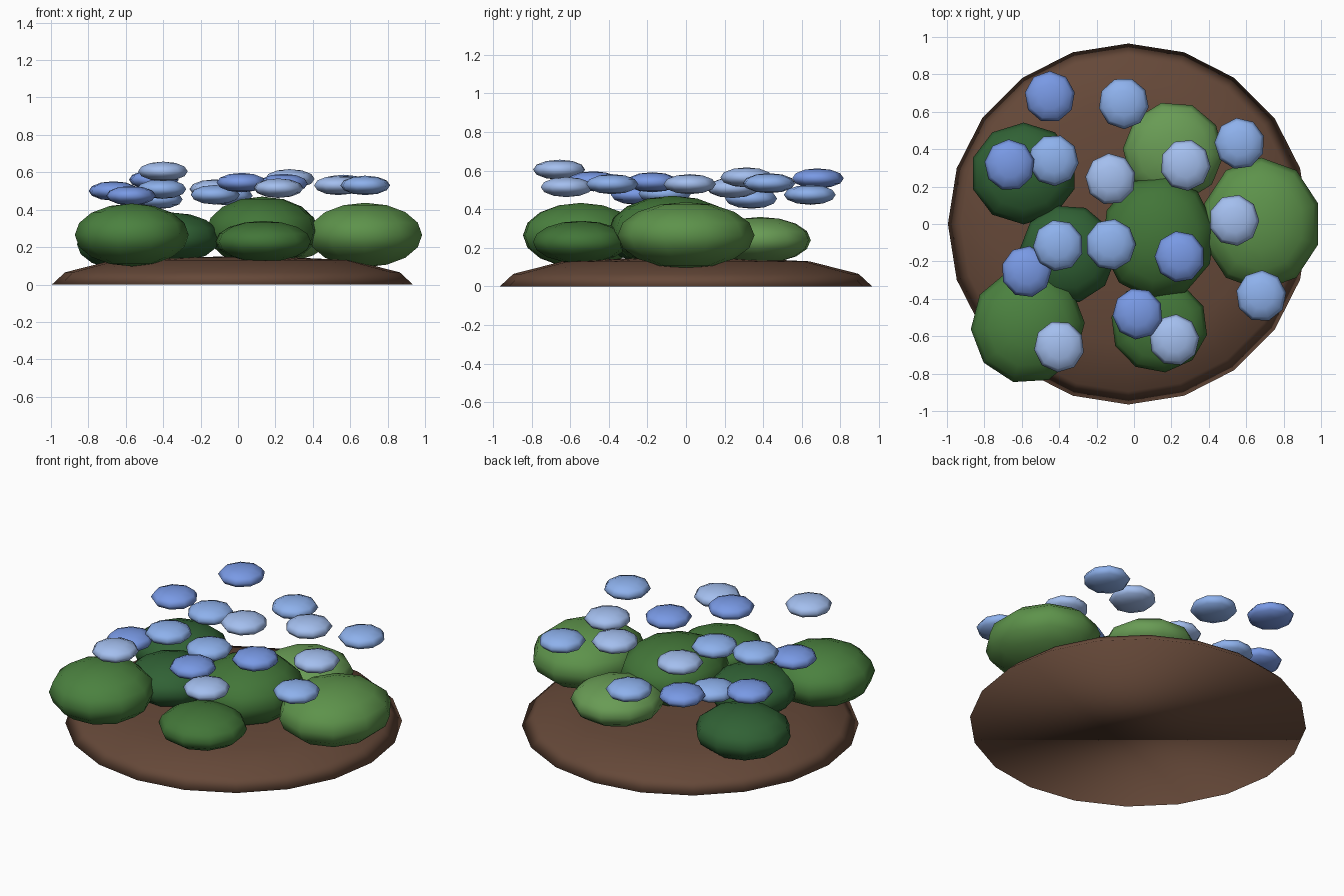
import bpy, bmesh, math
from mathutils import Matrix

if "Cube" in bpy.data.objects:
    bpy.data.objects.remove(bpy.data.objects["Cube"])

def material(name, rgb):
    m = bpy.data.materials.new(name)
    m.diffuse_color = (*rgb, 1)
    m.use_nodes = True
    m.node_tree.nodes["Principled BSDF"].inputs["Base Color"].default_value = m.diffuse_color
    return m

def finish(name, bm, mat):
    bmesh.ops.recalc_face_normals(bm, faces=bm.faces)
    for f in bm.faces:
        f.smooth = True
    me = bpy.data.meshes.new(name)
    bm.to_mesh(me)
    bm.free()
    me.materials.append(mat)
    ob = bpy.data.objects.new(name, me)
    bpy.context.collection.objects.link(ob)
    return ob

def blob(name, centre, radii, segs, rings, turn, mat):
    bm = bmesh.new()
    bmesh.ops.create_uvsphere(bm, u_segments=segs, v_segments=rings, radius=1,
                              matrix=Matrix.Rotation(turn, 4, 'Z'))
    bmesh.ops.transform(bm, verts=bm.verts,
                        matrix=Matrix.Translation(centre) @ Matrix.Diagonal((*radii, 1)))
    return finish(name, bm, mat)

soil = material("soil", (0.13, 0.065, 0.04))
greens = {
    "dark": material("leaf_dark", (0.03, 0.12, 0.035)),
    "deep": material("leaf_deep", (0.055, 0.18, 0.04)),
    "mid": material("leaf_mid", (0.07, 0.22, 0.05)),
    "fresh": material("leaf_fresh", (0.11, 0.29, 0.07)),
    "light": material("leaf_light", (0.14, 0.33, 0.09)),
}
blues = {
    "dark": material("flower_dark", (0.19, 0.32, 0.78)),
    "mid": material("flower_mid", (0.27, 0.44, 0.84)),
    "light": material("flower_light", (0.37, 0.52, 0.86)),
}

# Soil mound: 20-sided low dome with a flat underside
N = 20
bm = bmesh.new()
rows = []
for r, z in [(0.965, 0), (0.895, 0.065), (0.64, 0.13), (0.32, 0.145)]:
    rows.append([bm.verts.new((-0.03 + r * math.cos(2 * math.pi * i / N),
                               r * math.sin(2 * math.pi * i / N), z)) for i in range(N)])
for a, b in zip(rows, rows[1:]):
    for i in range(N):
        j = (i + 1) % N
        bm.faces.new((a[i], a[j], b[j], b[i]))
tip = bm.verts.new((-0.03, 0, 0.15))
for i in range(N):
    bm.faces.new((rows[-1][i], rows[-1][(i + 1) % N], tip))
bm.faces.new(rows[0][::-1])
finish("soil_mound", bm, soil)

# Leaf clumps: centre, radii, shade
leaves = [
    ((-0.59, 0.27, 0.215), (0.285, 0.272, 0.14), "dark"),
    ((-0.355, -0.16, 0.25), (0.26, 0.265, 0.135), "dark"),
    ((0.13, -0.07, 0.285), (0.305, 0.335, 0.185), "deep"),
    ((0.135, -0.545, 0.23), (0.26, 0.25, 0.11), "deep"),
    ((-0.568, -0.545, 0.265), (0.305, 0.31, 0.168), "mid"),
    ((0.68, 0.0, 0.265), (0.32, 0.355, 0.172), "fresh"),
    ((0.21, 0.385, 0.24), (0.27, 0.27, 0.12), "light"),
]
for k, (c, r, shade) in enumerate(leaves):
    turn = 0 if shade == "fresh" else k * 0.25
    blob(f"leaf_clump_{k + 1}", c, r, 10, 8, turn, greens[shade])

# Flower heads: x, y, z, shade
flowers = [
    (-0.45, 0.68, 0.56, "dark"), (-0.055, 0.645, 0.475, "mid"),
    (-0.665, 0.315, 0.50, "dark"), (-0.43, 0.34, 0.455, "mid"),
    (-0.125, 0.24, 0.51, "light"), (0.275, 0.315, 0.565, "light"),
    (0.565, 0.43, 0.535, "mid"), (0.535, 0.02, 0.53, "light"),
    (0.245, -0.175, 0.54, "dark"), (-0.125, -0.11, 0.48, "mid"),
    (-0.405, -0.115, 0.51, "mid"), (-0.575, -0.255, 0.475, "dark"),
    (0.02, -0.48, 0.545, "dark"), (0.215, -0.62, 0.515, "light"),
    (-0.40, -0.655, 0.605, "light"), (0.68, -0.385, 0.53, "mid"),
]
for k, (x, y, z, shade) in enumerate(flowers):
    blob(f"flower_head_{k + 1}", (x, y, z), (0.135, 0.138, 0.052), 9, 6, k * 0.37, blues[shade])
